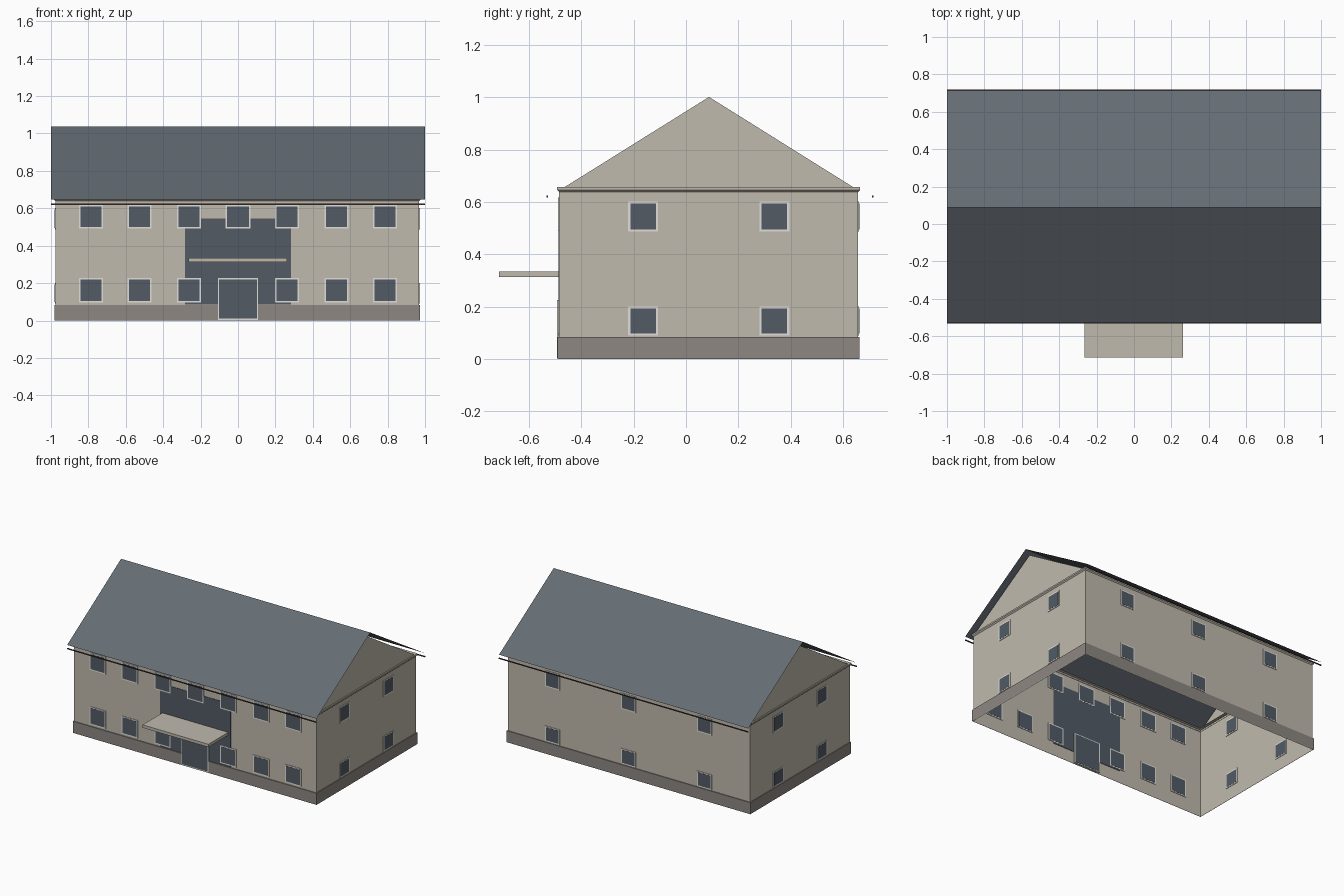
import bpy, bmesh

if "Cube" in bpy.data.objects:
    bpy.data.objects.remove(bpy.data.objects["Cube"])


def material(name, rgb):
    m = bpy.data.materials.new(name)
    m.diffuse_color = (*rgb, 1)
    m.use_nodes = True
    m.node_tree.nodes["Principled BSDF"].inputs["Base Color"].default_value = m.diffuse_color
    return m


WALL = material("wall_beige", (0.53, 0.49, 0.42))
PLINTH = material("plinth_taupe", (0.27, 0.242, 0.223))
ROOF = material("roof_slate", (0.127, 0.15, 0.17))
GLASS = material("glass_blue_grey", (0.084, 0.105, 0.13))
FRAME = material("frame_white", (0.75, 0.74, 0.70))
GUTTER = material("gutter_brown", (0.07, 0.045, 0.045))

X0, X1, Y0, Y1 = -0.975, 0.968, -0.485, 0.658   # wall footprint
RIDGE_Y = 0.088


def make(name, verts, faces, mat):
    me = bpy.data.meshes.new(name)
    me.from_pydata(verts, [], faces)
    me.materials.append(mat)
    ob = bpy.data.objects.new(name, me)
    bpy.context.collection.objects.link(ob)
    return ob


def box(name, lo, hi, mat):
    v = [(x, y, z) for x in (lo[0], hi[0]) for y in (lo[1], hi[1]) for z in (lo[2], hi[2])]
    f = [(0, 1, 3, 2), (4, 6, 7, 5), (0, 4, 5, 1), (2, 3, 7, 6), (0, 2, 6, 4), (1, 5, 7, 3)]
    return make(name, v, f, mat)


def shell(name, profile, mat):
    """Loft a rectangular ring round the footprint through (offset, z) steps."""
    v, f = [], []
    for o, z in profile:
        v += [(X0 - o, Y0 - o, z), (X1 + o, Y0 - o, z), (X1 + o, Y1 + o, z), (X0 - o, Y1 + o, z)]
    for i in range(len(profile) - 1):
        for k in range(4):
            a, b = i * 4 + k, i * 4 + (k + 1) % 4
            f.append((a, b, b + 4, a + 4))
    return make(name, v, f, mat)


def plate(name, side, u, z0, z1, half, depth, mat):
    """Thin plate straddling a wall; u is the centre along that wall."""
    if side in ("front", "back"):
        y = Y0 if side == "front" else Y1
        return box(name, (u - half, y - depth, z0), (u + half, y + depth, z1), mat)
    x = X1 if side == "right" else X0
    return box(name, (x - depth, u - half, z0), (x + depth, u + half, z1), mat)


def window(name, side, u, z0, z1, half):
    b = 0.008
    plate(name + "_frame", side, u, z0, z1, half, 0.004, FRAME)
    plate(name + "_glass", side, u, z0 + b, z1 - b, half - b, 0.005, GLASS)


# Masonry shell, open underneath
shell("plinth", [(0.006, 0), (0.006, 0.084), (0, 0.084)], PLINTH)
shell("walls", [(0, 0), (0, 0.638)], WALL)
shell("cornice", [(0, 0.638), (0.008, 0.646), (0.008, 0.657), (-0.015, 0.657)], WALL)

# Gable triangles
for side, x in (("left", X0), ("right", X1)):
    tri = [(x, -0.468, 0.655), (x, 0.643, 0.655), (x, RIDGE_Y, 1.002)]
    make(side + "_gable", tri, [(0, 1, 2) if x > 0 else (0, 2, 1)], WALL)

# Thin roof slopes and eave gutters
for side, y in (("front", -0.53), ("back", 0.715)):
    v = [(-1, y, 0.647), (1, y, 0.647), (1, RIDGE_Y, 1.036), (-1, RIDGE_Y, 1.036)]
    make(side + "_roof_slope", v, [(0, 1, 2, 3) if y < 0 else (3, 2, 1, 0)], ROOF)
    box(side + "_gutter", (-1, y - 0.003, 0.618), (1, y + 0.003, 0.625), GUTTER)

# Front windows, mirrored about the entrance
for s in (-1, 1):
    for i, u in enumerate((0.263, 0.527, 0.785)):
        window(f"front_lower_window_{s * (i + 1)}", "front", s * u, 0.097, 0.226, 0.064)
        window(f"front_upper_window_{s * (i + 1)}", "front", s * u, 0.492, 0.617, 0.064)
window("front_upper_window_0", "front", 0, 0.492, 0.617, 0.066)

# Back and side windows on two floors
for z0, z1 in ((0.09, 0.2), (0.487, 0.602)):
    for u in (-0.61, 0, 0.61):
        window("back_window", "back", u, z0, z1, 0.058)
    for side in ("left", "right"):
        for u in (-0.164, 0.338):
            window(side + "_window", side, u, z0, z1, 0.057)

# Entrance: glazed panel, door and canopy
plate("entrance_panel", "front", 0, 0.086, 0.545, 0.283, 0.003, GLASS)
plate("door_frame", "front", 0, 0.004, 0.226, 0.108, 0.008, FRAME)
plate("door", "front", 0, 0.01, 0.22, 0.102, 0.009, GLASS)
box("canopy", (-0.265, -0.715, 0.314), (0.263, Y0, 0.335), WALL)
